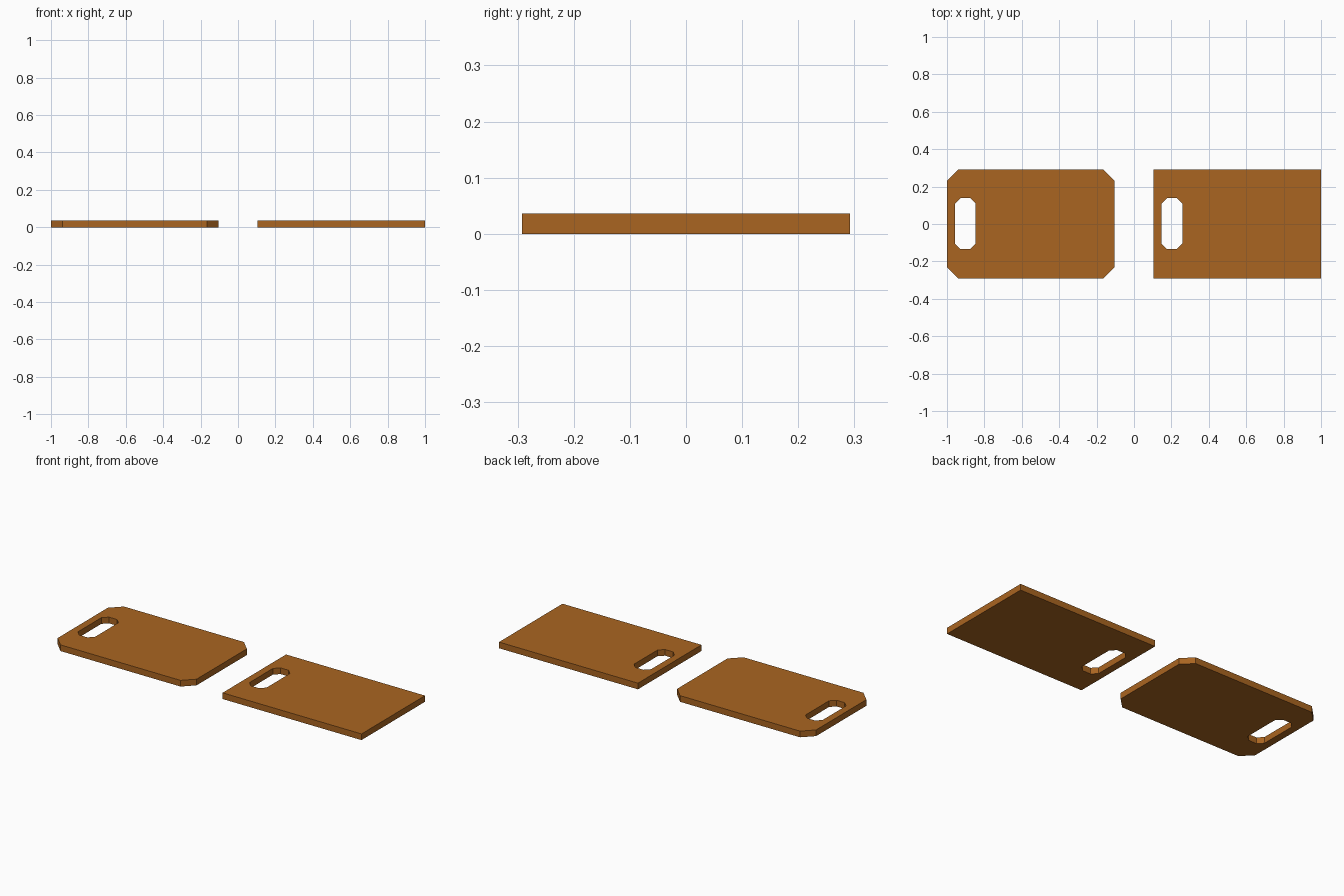
import bpy, bmesh

if "Cube" in bpy.data.objects:
    bpy.data.objects.remove(bpy.data.objects["Cube"])

LENGTH, WIDTH, THICK = 0.895, 0.584, 0.036

wood = bpy.data.materials.new("wood")
wood.diffuse_color = (0.40, 0.13, 0.015, 1)
wood.use_nodes = True
wood.node_tree.nodes["Principled BSDF"].inputs["Base Color"].default_value = wood.diffuse_color


def outline(cx, cy, w, d, cut):
    """Rectangle outline, with corners clipped by cut when it is not zero."""
    x, y = w / 2, d / 2
    pts = []
    for sx, sy in ((1, 1), (-1, 1), (-1, -1), (1, -1)):
        a = (cx + sx * x, cy + sy * (y - cut))
        b = (cx + sx * (x - cut), cy + sy * y)
        if not cut:
            pts.append(a)
        else:
            pts += [a, b] if sx * sy > 0 else [b, a]
    return pts


def board(name, x_min, corner_cut):
    bm = bmesh.new()
    # outer edge and handle slot
    loops = [outline(x_min + LENGTH / 2, 0, LENGTH, WIDTH, corner_cut),
             outline(x_min + 0.098, 0.002, 0.11, 0.273, 0.029)]
    edges = []
    for pts in loops:
        vs = [bm.verts.new((x, y, 0)) for x, y in pts]
        edges += [bm.edges.new((v, vs[i - 1])) for i, v in enumerate(vs)]
    # fill around the slot, then thicken
    bmesh.ops.triangle_fill(bm, edges=edges, use_beauty=True)
    res = bmesh.ops.extrude_face_region(bm, geom=bm.faces[:], use_keep_orig=True)
    top = [g for g in res["geom"] if isinstance(g, bmesh.types.BMVert)]
    bmesh.ops.translate(bm, verts=top, vec=(0, 0, THICK))
    bmesh.ops.recalc_face_normals(bm, faces=bm.faces[:])
    me = bpy.data.meshes.new(name)
    bm.to_mesh(me)
    bm.free()
    me.materials.append(wood)
    ob = bpy.data.objects.new(name, me)
    bpy.context.collection.objects.link(ob)
    return ob


# clipped-corner board on the left, square board on the right
board("clipped_cutting_board", -1.0, 0.061)
board("square_cutting_board", 1.0 - LENGTH, 0)
